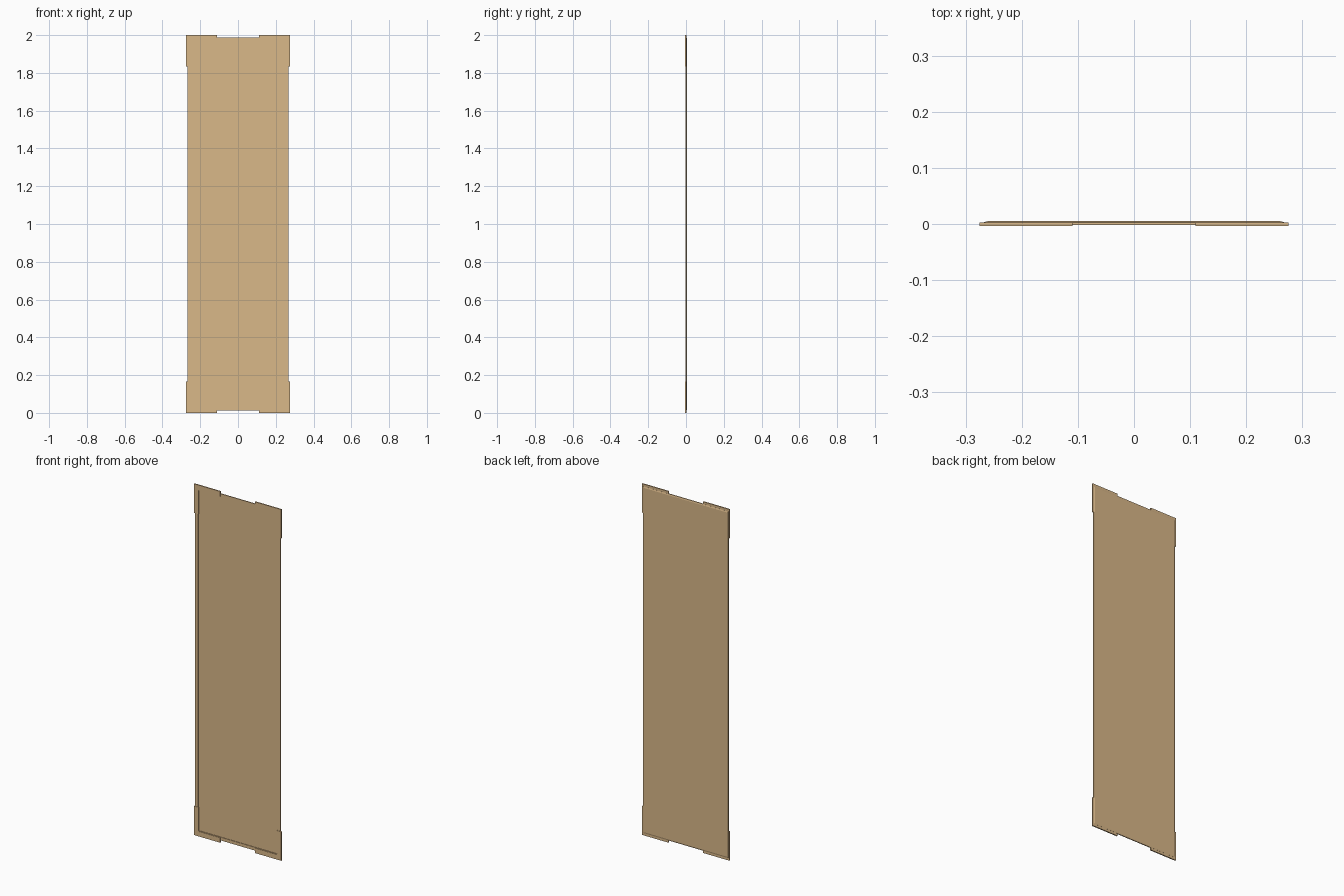
import bpy, bmesh

if "Cube" in bpy.data.objects:
    bpy.data.objects.remove(bpy.data.objects["Cube"])

mat = bpy.data.materials.new("tan")
mat.diffuse_color = (0.70, 0.48, 0.25, 1)
mat.use_nodes = True
mat.node_tree.nodes["Principled BSDF"].inputs["Base Color"].default_value = mat.diffuse_color

HALF_W, Z0, Z1 = 0.268, 0.013, 1.987   # panel outline
RIM_IN = 0.018                         # rim width


def add_object(name, bm):
    bmesh.ops.recalc_face_normals(bm, faces=bm.faces)
    mesh = bpy.data.meshes.new(name)
    bm.to_mesh(mesh)
    bm.free()
    mesh.materials.append(mat)
    obj = bpy.data.objects.new(name, mesh)
    bpy.context.collection.objects.link(obj)
    return obj


def ring(bm, inset, y):
    """Rectangle of vertices inset from the panel outline at depth y."""
    w, a, b = HALF_W - inset, Z0 + inset, Z1 - inset
    return [bm.verts.new((x, y, z)) for x, z in ((-w, a), (w, a), (w, b), (-w, b))]


# Panel with a recessed front, raised rim and bevelled back edge
bm = bmesh.new()
profile = [(RIM_IN, 0.001), (RIM_IN, -0.002), (0, -0.002), (0, 0.003), (0.007, 0.005)]
rings = [ring(bm, inset, y) for inset, y in profile]
for r, s in zip(rings, rings[1:]):
    for i in range(4):
        j = (i + 1) % 4
        bm.faces.new((r[i], r[j], s[j], s[i]))
bm.faces.new(rings[0])
bm.faces.new(rings[-1])
add_object("door_panel", bm)


# L-shaped corner guards, mirrored to all four corners
def corner_guard(name, sx, top):
    arm, width = 0.165, 0.028
    outline = [(0, 0), (arm, 0), (arm, width), (width, width), (width, arm), (0, arm)]
    bm = bmesh.new()
    verts = []
    for u, v in outline:
        z = 2 - v if top else v
        verts.append(bm.verts.new((sx * (0.275 - u), -0.004, z)))
    face = bm.faces.new(verts)
    out = bmesh.ops.extrude_face_region(bm, geom=[face])
    moved = [g for g in out["geom"] if isinstance(g, bmesh.types.BMVert)]
    bmesh.ops.translate(bm, verts=moved, vec=(0, 0.0065, 0))
    add_object(name, bm)


for side, sx in (("left", -1), ("right", 1)):
    for level, top in (("lower", False), ("upper", True)):
        corner_guard(f"{level}_{side}_corner_guard", sx, top)
